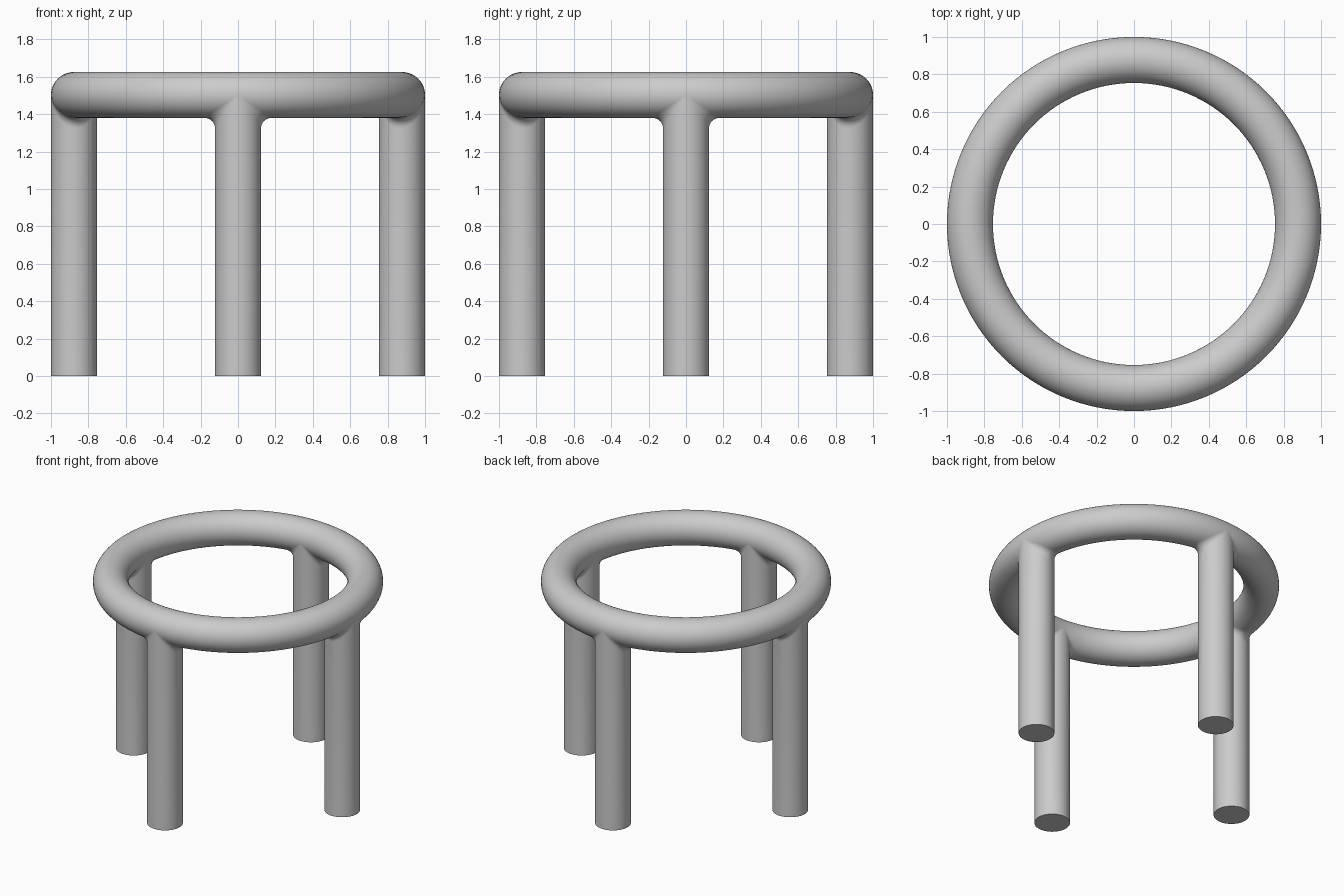
import bpy, bmesh
from math import sin, cos, pi, sqrt, hypot
from mathutils import Vector, Matrix

cube = bpy.data.objects.get("Cube")
if cube:
    bpy.data.objects.remove(cube)

RING = 0.877      # radius of the ring's centre line
TUBE = 0.123      # tube radius of ring and legs
FILLET = 0.055    # blend radius where a leg meets the ring
TOP = 1.502       # height of the ring's centre line
SIDES, STEPS = 64, 8

grey = bpy.data.materials.new("light_grey")
grey.use_nodes = True
grey.diffuse_color = (0.6, 0.6, 0.6, 1)
grey.node_tree.nodes["Principled BSDF"].inputs["Base Color"].default_value = (0.6, 0.6, 0.6, 1)


def finish(obj):
    obj.data.materials.append(grey)
    bpy.ops.object.select_all(action="DESELECT")
    obj.select_set(True)
    bpy.context.view_layer.objects.active = obj
    bpy.ops.object.shade_smooth_by_angle(angle=pi / 5)


def leg_column(t):
    """Points up one side of a leg, ending tangent to the ring."""
    reach = TUBE + FILLET
    # centre of the ball that rolls between leg and ring
    flat = Vector((reach * cos(t), -RING - reach * sin(t), 0))
    d = flat.length - RING
    ball = flat - Vector((0, 0, sqrt(max(reach ** 2 - d ** 2, 0))))
    core = flat.normalized() * RING
    to_leg = Vector((-cos(t), sin(t), 0))
    to_ring = (core - ball).normalized()
    points = [Vector((TUBE * cos(t), -RING - TUBE * sin(t), -TOP))]
    for i in range(STEPS + 1):
        a = i / STEPS
        points.append(ball + FILLET * to_leg.slerp(to_ring, a, to_leg))
    return [p + Vector((0, 0, TOP)) for p in points]


def make_leg(name, turn):
    bm = bmesh.new()
    columns = [[bm.verts.new(p) for p in leg_column(2 * pi * i / SIDES)] for i in range(SIDES)]
    for i, col in enumerate(columns):
        nxt = columns[(i + 1) % SIDES]
        for j in range(len(col) - 1):
            bm.faces.new((col[j], nxt[j], nxt[j + 1], col[j + 1]))
    bm.faces.new([c[0] for c in columns])
    bmesh.ops.remove_doubles(bm, verts=bm.verts[:], dist=1e-5)
    bmesh.ops.recalc_face_normals(bm, faces=bm.faces[:])
    # the open top hides in the ring, so make sure the foot faces down
    bm.normal_update()
    foot = max(bm.faces, key=lambda f: len(f.verts))
    if foot.normal.z > 0:
        bmesh.ops.reverse_faces(bm, faces=bm.faces[:])
    bm.transform(Matrix.Rotation(turn, 4, "Z"))
    mesh = bpy.data.meshes.new(name)
    bm.to_mesh(mesh)
    bm.free()
    obj = bpy.data.objects.new(name, mesh)
    bpy.context.collection.objects.link(obj)
    finish(obj)


# Ring on top
bpy.ops.mesh.primitive_torus_add(major_radius=RING, minor_radius=TUBE, major_segments=128,
                                 minor_segments=48, location=(0, 0, TOP))
ring = bpy.context.object
ring.name = "top_ring"
finish(ring)

# Four legs
for k, side in enumerate(("front", "left", "back", "right")):
    make_leg(side + "_leg", k * pi / 2)
